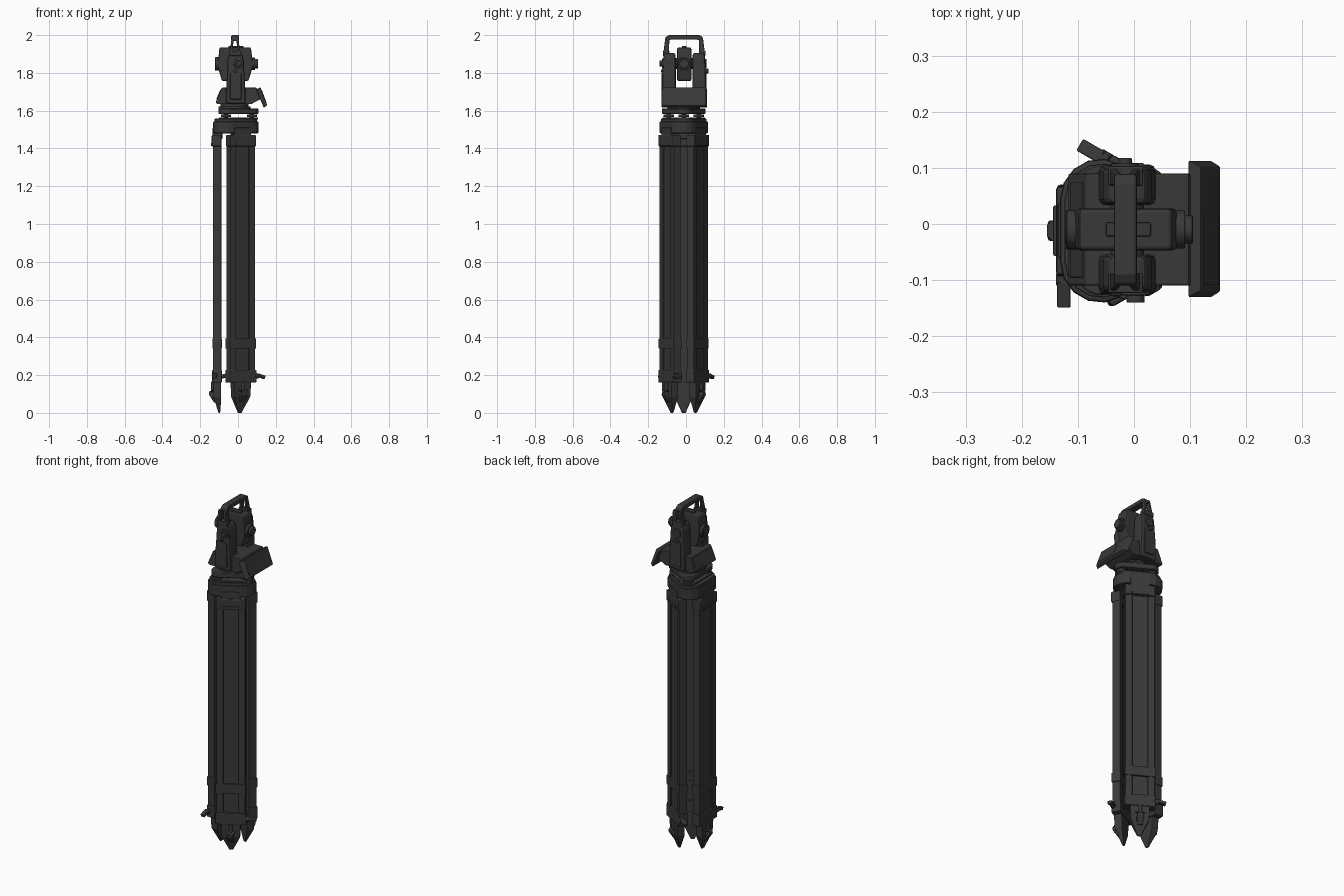
import bpy, bmesh
from math import radians, cos, sin, pi
from mathutils import Matrix, Vector

if "Cube" in bpy.data.objects:
    bpy.data.objects.remove(bpy.data.objects["Cube"])

dark = bpy.data.materials.new("dark_grey")
dark.diffuse_color = (0.04, 0.04, 0.04, 1)
dark.use_nodes = True
dark.node_tree.nodes["Principled BSDF"].inputs["Base Color"].default_value = dark.diffuse_color
I4 = Matrix.Identity(4)


def finish(name, bm, M=I4, bevel=0.003, smooth=False):
    bmesh.ops.recalc_face_normals(bm, faces=bm.faces)
    me = bpy.data.meshes.new(name)
    bm.to_mesh(me)
    bm.free()
    me.transform(M)
    me.materials.append(dark)
    ob = bpy.data.objects.new(name, me)
    bpy.context.collection.objects.link(ob)
    if bevel:
        mod = ob.modifiers.new("bevel", 'BEVEL')
        mod.width, mod.segments, mod.limit_method = bevel, 2, 'ANGLE'
        mod.angle_limit = radians(35)
    if smooth:
        bpy.ops.object.select_all(action='DESELECT')
        ob.select_set(True)
        bpy.context.view_layer.objects.active = ob
        bpy.ops.object.shade_smooth_by_angle(angle=radians(35))
    return ob


def loft(name, sections, M=I4, bevel=0.003):
    """Rectangular sections (z, x0, x1, y0, y1) joined bottom to top."""
    bm = bmesh.new()
    rings = [[bm.verts.new(p) for p in ((a, c, z), (b, c, z), (b, d, z), (a, d, z))]
             for z, a, b, c, d in sections]
    for lo, hi in zip(rings, rings[1:]):
        for i in range(4):
            bm.faces.new((lo[i], lo[i - 1], hi[i - 1], hi[i]))
    bm.faces.new(rings[0])
    bm.faces.new(rings[-1])
    return finish(name, bm, M, bevel)


def box(name, x0, x1, y0, y1, z0, z1, M=I4, bevel=0.003):
    return loft(name, [(z0, x0, x1, y0, y1), (z1, x0, x1, y0, y1)], M, bevel)


def prism(name, pts, a, b, axis='Z', M=I4, bevel=0.003, smooth=False):
    """Profile extruded from a to b along the axis."""
    put = {'Z': lambda p, h: (p[0], p[1], h), 'Y': lambda p, h: (p[0], h, p[1]),
           'X': lambda p, h: (h, p[0], p[1])}[axis]
    bm = bmesh.new()
    lo = [bm.verts.new(put(p, a)) for p in pts]
    hi = [bm.verts.new(put(p, b)) for p in pts]
    for i in range(len(pts)):
        bm.faces.new((lo[i], lo[i - 1], hi[i - 1], hi[i]))
    bm.faces.new(lo)
    bm.faces.new(hi)
    return finish(name, bm, M, bevel, smooth)


def cyl(name, c, r, a, b, axis='Z', M=I4, n=32):
    """Round part: c is the centre across the axis, a to b along it."""
    pts = [(c[0] + r * cos(2 * pi * i / n), c[1] + r * sin(2 * pi * i / n)) for i in range(n)]
    return prism(name, pts, a, b, axis, M, 0.002, True)


def rounded_triangle(d, r, n=10):
    """Outline round three corner circles at 0, 120 and 240 degrees."""
    out = []
    for k in range(3):
        a = radians(120 * k)
        for i in range(n + 1):
            t = a + radians(-60 + 120 * i / n)
            out.append((d * cos(a) + r * cos(t), d * sin(a) + r * sin(t)))
    return out


AXIS = Matrix.Translation((-0.027, -0.012, 0))

# folded tripod: three legs, local x outward, local y along the leg's width
for k, ang in enumerate((60, 180, 300), 1):
    M = AXIS @ Matrix.Rotation(radians(ang), 4, 'Z')
    n = f"leg_{k}_"
    for s, side in ((-1, "left"), (1, "right")):
        y = sorted((s * 0.040, s * 0.076))
        box(n + "rail_" + side, 0.061, 0.105, y[0], y[1], 0.2, 1.43, M)
    box(n + "sliding_slat", 0.068, 0.098, -0.042, 0.042, 0.15, 1.42, M)
    box(n + "upper_clamp", 0.060, 0.112, -0.079, 0.079, 1.41, 1.472, M, 0.006)
    box(n + "upper_clamp_rim", 0.064, 0.117, -0.045, 0.045, 1.412, 1.43, M)
    box(n + "hinge", 0.055, 0.109, -0.05, 0.05, 1.45, 1.51, M, 0.005)
    box(n + "middle_band", 0.059, 0.108, -0.08, 0.08, 0.34, 0.395, M)
    box(n + "lower_clamp", 0.058, 0.110, -0.082, 0.082, 0.16, 0.228, M, 0.005)
    # pointed foot with step pedal
    loft(n + "foot", [(0, 0.068, 0.076, -0.01, 0.01), (0.012, 0.066, 0.08, -0.015, 0.015),
                      (0.085, 0.062, 0.103, -0.048, 0.048),
                      (0.165, 0.062, 0.106, -0.052, 0.052)], M)
    loft(n + "pedal", [(0.055, 0.09, 0.1, -0.015, 0.015), (0.095, 0.095, 0.126, -0.018, 0.018),
                       (0.112, 0.095, 0.128, -0.012, 0.012), (0.122, 0.09, 0.106, -0.03, 0.03)], M)
    cyl(n + "foot_pin", (0.107, 0.0), 0.009, 0.1, 0.165, 'Z', M, 16)
    # clamp lever
    cyl(n + "lever_pivot", (0.098, 0.195), 0.014, 0.075, 0.098, 'Y', M, 20)
    L = M @ Matrix.Translation((0.098, 0.09, 0.2)) @ Matrix.Rotation(radians(-16), 4, 'X')
    box(n + "lever", -0.012, 0.012, 0, 0.047, -0.008, 0.01, L)

# tripod head
prism("tripod_head", rounded_triangle(0.065, 0.072, 5), 1.48, 1.543, 'Z', AXIS, 0.006)
prism("head_plate", rounded_triangle(0.062, 0.066, 5), 1.54, 1.558, 'Z', AXIS)

# levelling base
INST = Matrix.Translation((-0.018, -0.012, 0))
prism("levelling_bottom_plate", rounded_triangle(0.085, 0.04), 1.553, 1.564, 'Z', INST, 0.002, True)
prism("levelling_top_plate", rounded_triangle(0.083, 0.043), 1.583, 1.612, 'Z', INST, 0.004, True)
for k in range(3):
    M = INST @ Matrix.Rotation(radians(120 * k), 4, 'Z')
    cyl(f"levelling_screw_{k + 1}", (0.092, 0), 0.012, 1.555, 1.59, 'Z', M, 20)
    cyl(f"levelling_knob_{k + 1}", (0.092, 0), 0.027, 1.566, 1.58, 'Z', M, 24)
cyl("rotation_collar", (0, 0), 0.085, 1.61, 1.622, 'Z', INST)
cyl("rotation_neck", (0, 0), 0.074, 1.62, 1.645, 'Z', INST)

# instrument base and control panel
prism("instrument_base", [(-0.112, 1.635), (-0.118, 1.645), (-0.085, 1.722), (0.098, 1.722),
                          (0.118, 1.66), (0.07, 1.635)], -0.11, 0.09, 'Y', bevel=0.004)
panel = bmesh.new()
back = [(0.096, -0.132, 1.712), (0.096, 0.114, 1.712), (0.136, 0.114, 1.616), (0.136, -0.132, 1.616)]
front = [(0.119, -0.12, 1.724), (0.119, 0.102, 1.724), (0.155, 0.102, 1.628), (0.155, -0.12, 1.628)]
vb, vf = [panel.verts.new(p) for p in back], [panel.verts.new(p) for p in front]
panel.faces.new(vb)
panel.faces.new(vf)
for i in range(4):
    panel.faces.new((vb[i], vb[i - 1], vf[i - 1], vf[i]))
finish("control_panel", panel, bevel=0.004)
face = Matrix.Translation((0.137, -0.009, 1.676)) @ Matrix.Rotation(radians(-20.5), 4, 'Y')
box("display_screen", -0.002, 0.0015, -0.1, 0.025, -0.035, 0.035, face, 0.001)
# rear sloped display
rear = Matrix.Translation((-0.101, -0.01, 1.686)) @ Matrix.Rotation(radians(23), 4, 'Y')
box("rear_panel", -0.003, 0.003, -0.085, 0.085, -0.027, 0.027, rear, 0.001)

# two uprights holding the telescope
CX, CY = -0.012, -0.01
for s, side in ((-1, "front"), (1, "back")):
    M = Matrix.Translation((CX, CY, 0)) @ Matrix.Diagonal((1, s, 1, 1))
    loft(side + "_upright", [(1.635, -0.052, 0.052, 0.044, 0.112), (1.73, -0.05, 0.05, 0.044, 0.116),
                             (1.81, -0.045, 0.045, 0.044, 0.114), (1.87, -0.043, 0.043, 0.044, 0.111),
                             (1.905, -0.032, 0.032, 0.046, 0.108)], M, 0.01)
    box(side + "_upright_cover", -0.03, 0.03, 0.1, 0.119, 1.66, 1.80, M, 0.004)
    cyl(side + "_axle", (0, 1.85), 0.03, 0.03, 0.05, 'Y', M)
    # splayed handle legs
    for t in (-1, 1):
        a, b = sorted((t * 0.016, t * 0.029)), sorted((t * 0.006, t * 0.018))
        loft(f"handle_{side}_leg_{'left' if t < 0 else 'right'}",
             [(1.895, a[0] - 0.004, a[1] - 0.004, 0.08, 0.111),
              (1.985, b[0] - 0.004, b[1] - 0.004, 0.078, 0.1)], M)
    box("handle_" + side + "_foot", -0.034, 0.028, 0.078, 0.113, 1.89, 1.917, M)

# carrying handle bar
prism("handle_bar", [(-0.11, 1.968), (-0.108, 1.99), (-0.09, 2.0), (0.07, 2.0), (0.088, 1.99),
                     (0.09, 1.968), (0.06, 1.976), (-0.08, 1.976)], -0.036, 0.005, 'X', bevel=0.005)

# side knobs
cyl("front_knob", (0.003, 1.85), 0.016, -0.14, -0.115, 'Y')
cyl("front_focus_hub", (0.003, 1.85), 0.027, -0.127, -0.115, 'Y')
cyl("front_button", (-0.016, 1.81), 0.009, -0.133, -0.11, 'Y', n=20)
cyl("back_hub", (-0.016, 1.85), 0.024, 0.095, 0.108, 'Y')
cyl("back_knob", (-0.016, 1.81), 0.012, 0.095, 0.118, 'Y', n=20)
cyl("base_button", (-0.048, 1.66), 0.011, -0.123, -0.11, 'Y', n=20)

# telescope
prism("telescope_body", [(-0.098, 1.935), (0.068, 1.935), (0.076, 1.87), (0.076, 1.825), (0.055, 1.757),
                         (-0.085, 1.757), (-0.105, 1.825), (-0.105, 1.87)], -0.047, 0.028, 'Y', bevel=0.008)
cyl("objective_ring", (-0.01, 1.848), 0.035, -0.121, -0.1, 'X')
cyl("objective_lens", (-0.01, 1.848), 0.026, -0.123, -0.11, 'X')
cyl("eyepiece_ring", (-0.01, 1.848), 0.034, 0.07, 0.091, 'X')
cyl("eyepiece", (-0.01, 1.848), 0.025, 0.085, 0.105, 'X')
box("sighting_aid", -0.05, 0.03, -0.022, 0.003, 1.93, 1.943)
